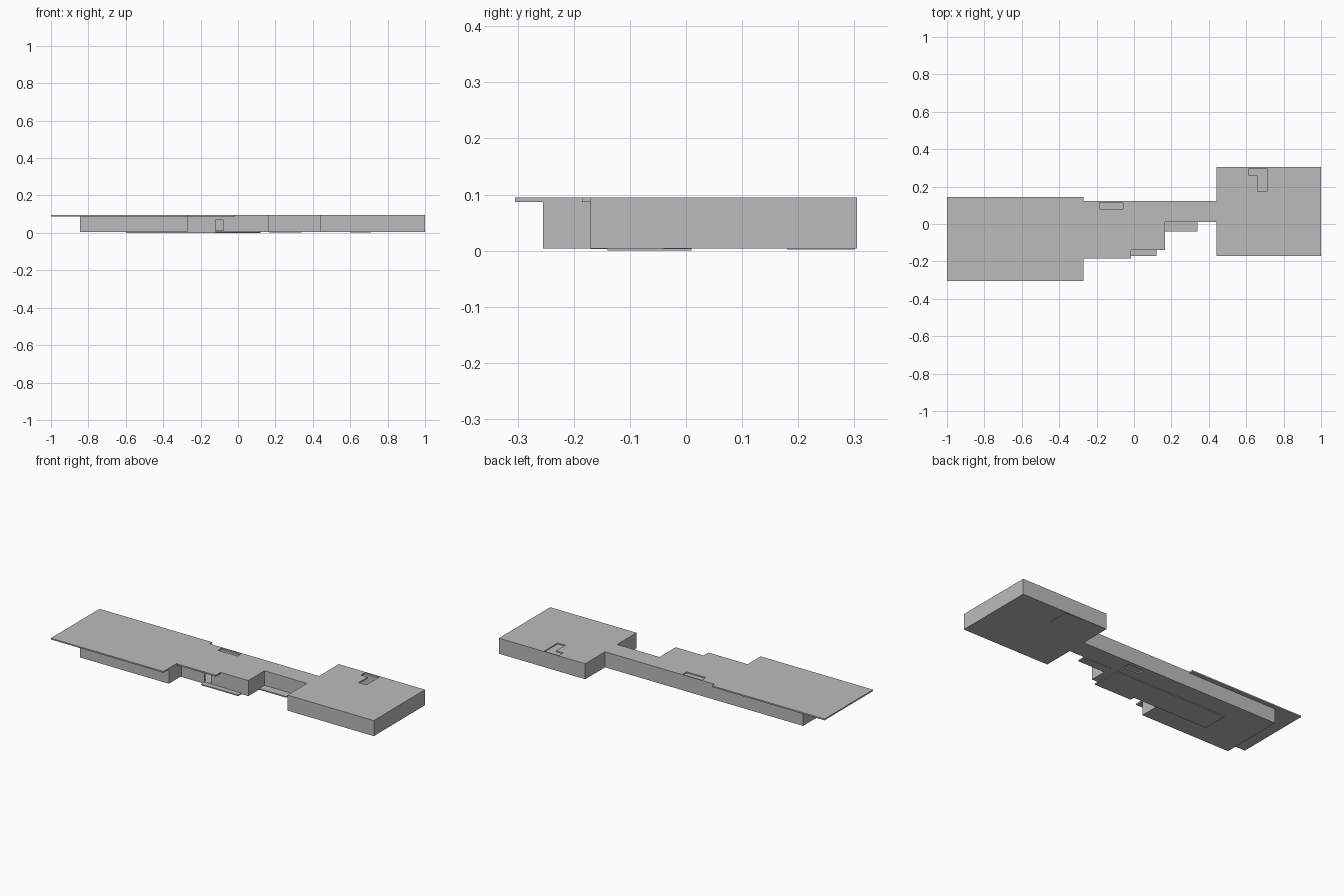
import bpy, bmesh

if "Cube" in bpy.data.objects:
    bpy.data.objects.remove(bpy.data.objects["Cube"])

grey = bpy.data.materials.new("light grey")
grey.diffuse_color = (0.5, 0.5, 0.5, 1)
grey.use_nodes = True
grey.node_tree.nodes["Principled BSDF"].inputs["Base Color"].default_value = grey.diffuse_color


def finish(name, bm, material=grey):
    bmesh.ops.recalc_face_normals(bm, faces=bm.faces)
    me = bpy.data.meshes.new(name)
    bm.to_mesh(me)
    bm.free()
    ob = bpy.data.objects.new(name, me)
    bpy.context.collection.objects.link(ob)
    if material:
        me.materials.append(material)
    return ob


def add_prism(bm, pts, z0, z1):
    n = len(pts)
    lo = [bm.verts.new((x, y, z0)) for x, y in pts]
    hi = [bm.verts.new((x, y, z1)) for x, y in pts]
    bm.faces.new(lo[::-1])
    bm.faces.new(hi)
    for i in range(n):
        j = (i + 1) % n
        bm.faces.new((lo[i], lo[j], hi[j], hi[i]))


def prism(name, pts, z0, z1, material=grey):
    bm = bmesh.new()
    add_prism(bm, pts, z0, z1)
    return finish(name, bm, material)


def box(name, x0, x1, y0, y1, z0, z1, material=grey):
    return prism(name, [(x0, y0), (x1, y0), (x1, y1), (x0, y1)], z0, z1, material)


def inset(pts, t):
    # inset of a counter-clockwise right-angled outline
    out = []
    for i, (x, y) in enumerate(pts):
        ax, ay = pts[i - 1]
        bx, by = pts[(i + 1) % len(pts)]
        sign = lambda v: (v > 0) - (v < 0)
        nx = -sign(y - ay) - sign(by - y)
        ny = sign(x - ax) + sign(bx - x)
        out.append((x + t * nx, y + t * ny))
    return out


def cut(target, cutter):
    mod = target.modifiers.new("cut", 'BOOLEAN')
    mod.operation = 'DIFFERENCE'
    mod.solver = 'EXACT'
    mod.object = cutter
    cutter.hide_render = True
    cutter.display_type = 'WIRE'


# outlines shared by the slabs and walls
wing = [(.165, -.14), (.165, .01), (.44, .01), (.44, -.17), (1, -.17),
        (1, .305), (.44, .305), (.44, .122)]
body = [(-.845, -.255), (-.27, -.255), (-.27, -.14)] + wing + [(-.845, .122)]
roof_outline = ([(-1, -.305), (-.27, -.305), (-.27, -.185), (-.015, -.185), (-.015, -.14)]
                + wing + [(-.27, .122), (-.27, .145), (-1, .145)])

FLOOR, CEIL, TOP = .012, .087, .095

# roof slab with two stair openings
roof = prism("roof_slab", roof_outline, CEIL, TOP)
cut(roof, box("stair_opening_cutter", -.185, -.06, .08, .116, .07, .12, None))
cut(roof, prism("shaft_opening_cutter",
                [(.66, .175), (.71, .175), (.71, .299), (.615, .299), (.615, .26), (.66, .26)],
                .07, .12, None))

# outer walls
bm = bmesh.new()
inner = inset(body, .008)
for i in range(len(body)):
    j = (i + 1) % len(body)
    add_prism(bm, [body[i], body[j], inner[j], inner[i]], FLOOR, CEIL)
walls = finish("outer_walls", bm)
cut(walls, box("doorway_cutter", -.12, -.078, -.17, -.11, .005, .07, None))

# floor slab with an opening for the stair
floor = prism("floor_slab", body, .004, FLOOR)
cut(floor, box("floor_opening_cutter", .02, .12, .06, .10, -.02, .05, None))

# thin slabs below and beside the floor
box("lower_slab", -.6, .12, -.14, .01, 0, .004)
box("entrance_step", -.12, .12, -.17, -.14, .003, .010)
box("side_step", .165, .34, -.04, .01, .003, .010)
box("shaft_base", .6, .71, .18, .30, .002, .004)
